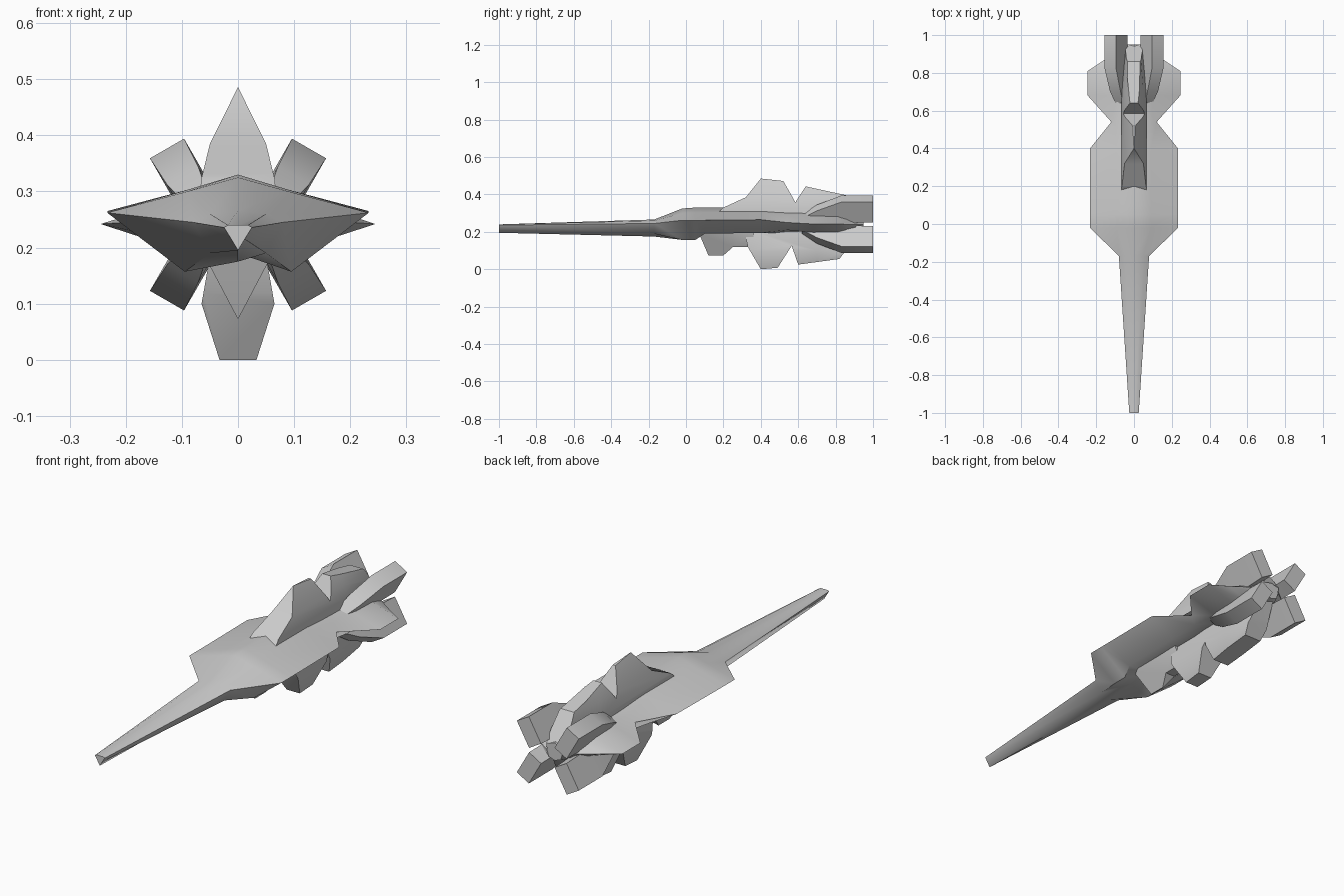
import bpy, bmesh, math

if "Cube" in bpy.data.objects:
    bpy.data.objects.remove(bpy.data.objects["Cube"])


def finish(name, bm, angle=35):
    bmesh.ops.recalc_face_normals(bm, faces=bm.faces)
    me = bpy.data.meshes.new(name)
    bm.to_mesh(me)
    bm.free()
    ob = bpy.data.objects.new(name, me)
    bpy.context.collection.objects.link(ob)
    bpy.ops.object.select_all(action='DESELECT')
    ob.select_set(True)
    bpy.context.view_layer.objects.active = ob
    bpy.ops.object.shade_smooth_by_angle(angle=math.radians(angle))
    return ob


def loft(name, rings, angle=35):
    """Skin a list of equal-length closed rings of 3D points."""
    bm = bmesh.new()
    vs = [[bm.verts.new(p) for p in ring] for ring in rings]
    n = len(vs[0])
    for a, b in zip(vs, vs[1:]):
        for i in range(n):
            j = (i + 1) % n
            bm.faces.new((a[i], a[j], b[j], b[i]))
    bm.faces.new(vs[0])
    bm.faces.new(vs[-1][::-1])
    return finish(name, bm, angle)


def mirrored(half):
    """Close a half profile (x, z) across x = 0."""
    return half + [(-x, z) for x, z in reversed(half) if x > 0]


def silhouette_solid(name, front, side, taper):
    """Solid whose front and side outlines match the two profiles."""
    prof = mirrored(front)
    rings = [[(x * s, y, z) for x, z in prof] for y, s in taper]
    ob = loft(name, rings)
    cut = loft(name + "_cutter", [[(x, y, z) for y, z in side] for x in (-.3, .3)])
    mod = ob.modifiers.new("outline", 'BOOLEAN')
    mod.operation, mod.solver, mod.object = 'INTERSECT', 'EXACT', cut
    bpy.ops.object.select_all(action='DESELECT')
    bpy.context.view_layer.objects.active = ob
    ob.select_set(True)
    bpy.ops.object.modifier_apply(modifier=mod.name)
    bpy.data.objects.remove(cut)
    bpy.ops.object.shade_smooth_by_angle(angle=math.radians(35))
    return ob


# Hull with long nose, flared body and rear wings
# y, top z, shoulder x z, edge x z, keel x z, bottom z
stations = [
    (-1.0, .24, .018, .24, .025, .236, .012, .215, .195),
    (-.17, .266, .05, .26, .08, .245, .05, .19, .175),
    (-.02, .325, .09, .30, .233, .262, .095, .157, .19),
    (.05, .33, .09, .303, .233, .262, .095, .157, .195),
    (.10, .33, .09, .303, .233, .262, .11, .19, .195),
    (.40, .33, .09, .303, .233, .265, .11, .195, .195),
    (.54, .325, .10, .29, .12, .25, .10, .21, .195),
    (.68, .32, .09, .29, .245, .242, .10, .195, .195),
    (.81, .32, .09, .29, .245, .242, .10, .195, .195),
    (.86, .31, .07, .28, .17, .24, .07, .20, .195),
    (.95, .28, .03, .27, .04, .24, .03, .21, .20),
]
rings = []
for y, zt, sx, sz, ex, ez, kx, kz, zb in stations:
    half = [(0, zt), (sx, sz), (ex, ez), (kx, kz), (0, zb)]
    rings.append([(x, y, z) for x, z in mirrored(half)])
loft("hull", rings, 40)

# Dorsal tower and spine with a V notch
silhouette_solid(
    "dorsal_spine",
    [(0, .486), (.05, .385), (.066, .32), (.07, .24)],
    [(.12, .25), (.2, .33), (.32, .385), (.4, .485), (.52, .472), (.585, .358),
     (.64, .443), (.86, .395), (.95, .27), (.95, .25)],
    [(.1, 1), (.7, 1), (.96, .6)])

# Ventral tower and rear keel
silhouette_solid(
    "ventral_keel",
    [(.033, 0), (.065, .1), (.042, .23)],
    [(.31, .22), (.33, .12), (.4, 0), (.49, .008), (.565, .125), (.6, .025),
     (.82, .055), (.87, .12), (.93, .22)],
    [(.3, 1), (.7, 1), (.95, .7)])

# Forward chin fairing
silhouette_solid(
    "chin_fairing",
    [(0, .072), (.065, .195), (.065, .22)],
    [(.06, .22), (.07, .19), (.12, .074), (.2, .074), (.25, .118), (.36, .118), (.36, .22)],
    [(.05, 1), (.4, 1)])

# Four engine pods around the tail
for sx, side in ((1, "right"), (-1, "left")):
    for sz, level in ((1, "upper"), (-1, "lower")):
        rings = []
        for y, u0, u1, v0, v1 in ((.62, .02, .07, .02, .06), (.70, .03, .125, .01, .074),
                                  (.83, .05, .18, .007, .077), (1, .056, .18, .007, .077)):
            rings.append([(sx * (.5 * u + .87 * v), y, .241 + sz * (.87 * u - .5 * v))
                          for u, v in ((u0, v0), (u1, v0), (u1, v1), (u0, v1))])
        loft(f"engine_{level}_{side}", rings)
